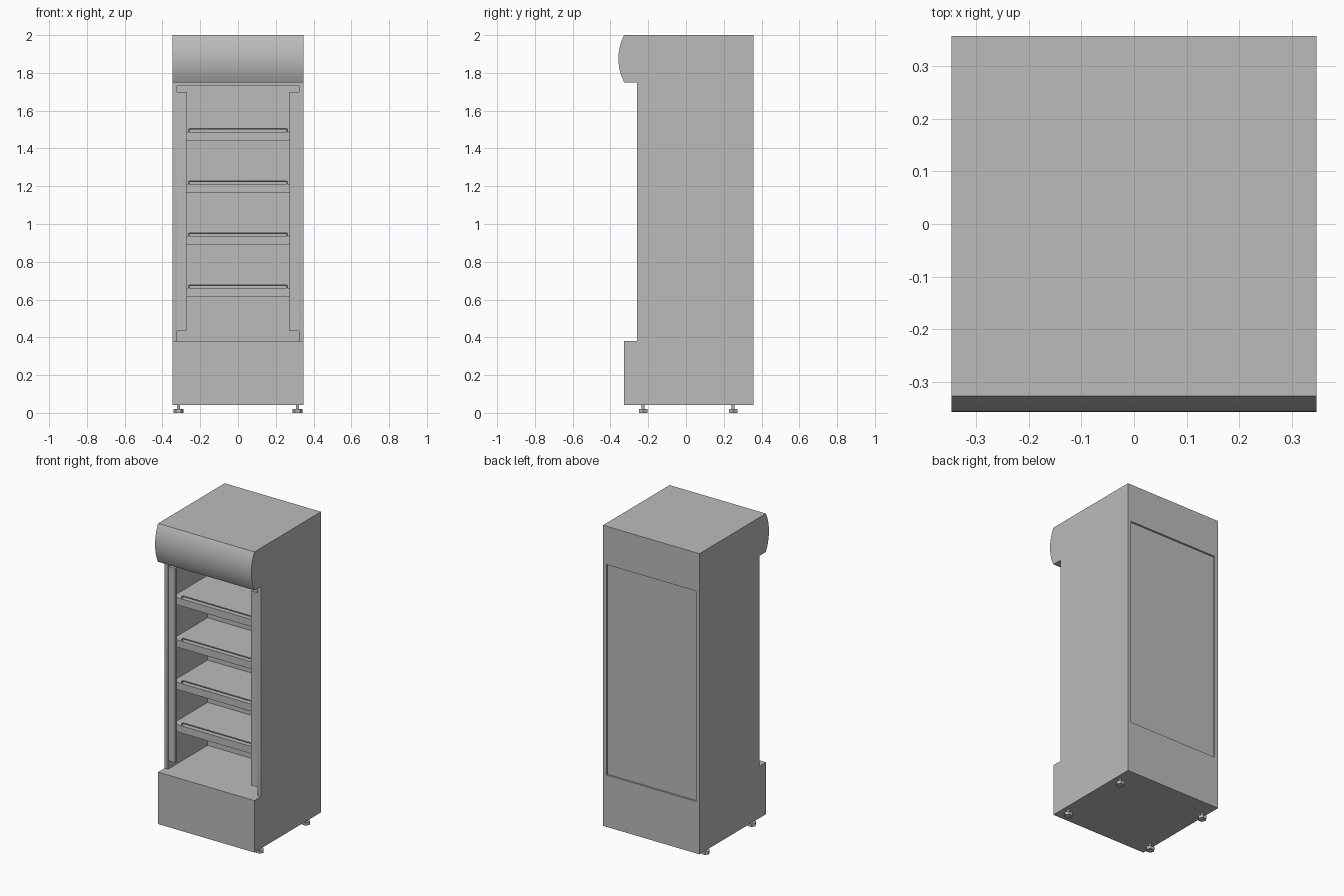
import bpy, bmesh, math
from mathutils import Matrix, Vector

cube = bpy.data.objects.get("Cube")
if cube:
    bpy.data.objects.remove(cube, do_unlink=True)

GREY = (0.5, 0.5, 0.5, 1)
grey = bpy.data.materials.new("cabinet grey")
grey.use_nodes = True
grey.diffuse_color = GREY
grey.node_tree.nodes["Principled BSDF"].inputs["Base Color"].default_value = GREY

HALF, INNER = 0.347, 0.322           # outer and inner half widths
FRONT, BASE_FRONT, BACK = -0.26, -0.327, 0.358
FLOOR, CANOPY_Z, TOP = 0.38, 1.75, 2.0


def finish(name, bm):
    bmesh.ops.recalc_face_normals(bm, faces=bm.faces)
    mesh = bpy.data.meshes.new(name)
    bm.to_mesh(mesh)
    bm.free()
    obj = bpy.data.objects.new(name, mesh)
    bpy.context.collection.objects.link(obj)
    mesh.materials.append(grey)
    return obj


def activate(obj):
    bpy.ops.object.select_all(action='DESELECT')
    obj.select_set(True)
    bpy.context.view_layer.objects.active = obj


def box(name, low, high):
    bm = bmesh.new()
    low, high = Vector(low), Vector(high)
    size = Matrix.Diagonal((*(high - low), 1))
    bmesh.ops.create_cube(bm, size=1, matrix=Matrix.Translation((low + high) / 2) @ size)
    return finish(name, bm)


def cut(obj, cutter):
    mod = obj.modifiers.new("cut", 'BOOLEAN')
    mod.operation, mod.solver, mod.object = 'DIFFERENCE', 'EXACT', cutter
    activate(obj)
    bpy.ops.object.modifier_apply(modifier=mod.name)
    bpy.data.objects.remove(cutter, do_unlink=True)


# Cabinet: side profile with a bowed canopy, extruded across the width
sag, half_chord = 0.031, (TOP - CANOPY_Z) / 2
radius = (half_chord ** 2 + sag ** 2) / (2 * sag)
sweep = math.asin(half_chord / radius)
profile = [(BACK, 0.042), (BASE_FRONT, 0.042), (BASE_FRONT, FLOOR), (FRONT, FLOOR), (FRONT, CANOPY_Z)]
STEPS = 20
for i in range(STEPS + 1):
    a = sweep * (2 * i / STEPS - 1)
    profile.append((BASE_FRONT - sag + radius * (1 - math.cos(a)),
                    CANOPY_Z + half_chord + radius * math.sin(a)))
profile.append((BACK, TOP))

bm = bmesh.new()
side = bm.faces.new([bm.verts.new((-HALF, y, z)) for y, z in profile])
grown = bmesh.ops.extrude_face_region(bm, geom=[side])
bmesh.ops.translate(bm, vec=(2 * HALF, 0, 0),
                    verts=[v for v in grown["geom"] if isinstance(v, bmesh.types.BMVert)])
cabinet = finish("cabinet", bm)

# Display cavity and the shallow recess of the rear panel
cut(cabinet, box("cavity_cutter", (-INNER, -0.3, FLOOR), (INNER, 0.147, 1.73)))
cut(cabinet, box("rear_cutter", (-INNER, BACK - 0.012, FLOOR), (INNER, BACK + 0.1, CANOPY_Z)))
activate(cabinet)
bpy.ops.object.shade_smooth_by_angle(angle=math.radians(30))

# Upright strips inside the front opening
for label, s in (("left", 1), ("right", -1)):
    x0, x1 = sorted((s * 0.273, s * INNER))
    box(label + "_front_strip", (x0, FRONT + 0.002, 0.434), (x1, -0.24, 1.70))

# Shelves, each with a bent wire guard along its front edge
for i in range(4):
    z = 0.66 + i * 0.2757
    box(f"shelf_{i + 1}", (-INNER, -0.21, z - 0.047), (INNER, 0.147, z))
    curve = bpy.data.curves.new(f"shelf_guard_{i + 1}", 'CURVE')
    curve.dimensions = '3D'
    curve.bevel_depth, curve.bevel_resolution = 0.004, 2
    path = [(-0.261, -0.002), (-0.261, 0.010), (-0.259, 0.014), (-0.255, 0.016)]
    path += [(-x, h) for x, h in reversed(path)]
    spline = curve.splines.new('POLY')
    spline.points.add(len(path) - 1)
    for point, (x, h) in zip(spline.points, path):
        point.co = (x, -0.2, z + h, 1)
    curve.materials.append(grey)
    guard = bpy.data.objects.new(curve.name, curve)
    bpy.context.collection.objects.link(guard)

# Levelling feet: hexagonal pad with a thin stem
for row, y in (("front", -0.227), ("rear", 0.25)):
    for label, x in (("left", 0.315), ("right", -0.315)):
        bm = bmesh.new()
        for r, z0, z1, n in ((0.0265, 0, 0.02, 6), (0.008, 0.02, 0.045, 12)):
            place = Matrix.Translation((x, y, (z0 + z1) / 2)) @ Matrix.Rotation(math.pi / 2, 4, 'Z')
            bmesh.ops.create_cone(bm, cap_ends=True, segments=n, radius1=r, radius2=r,
                                  depth=z1 - z0, matrix=place)
        finish(f"{row}_{label}_foot", bm)
